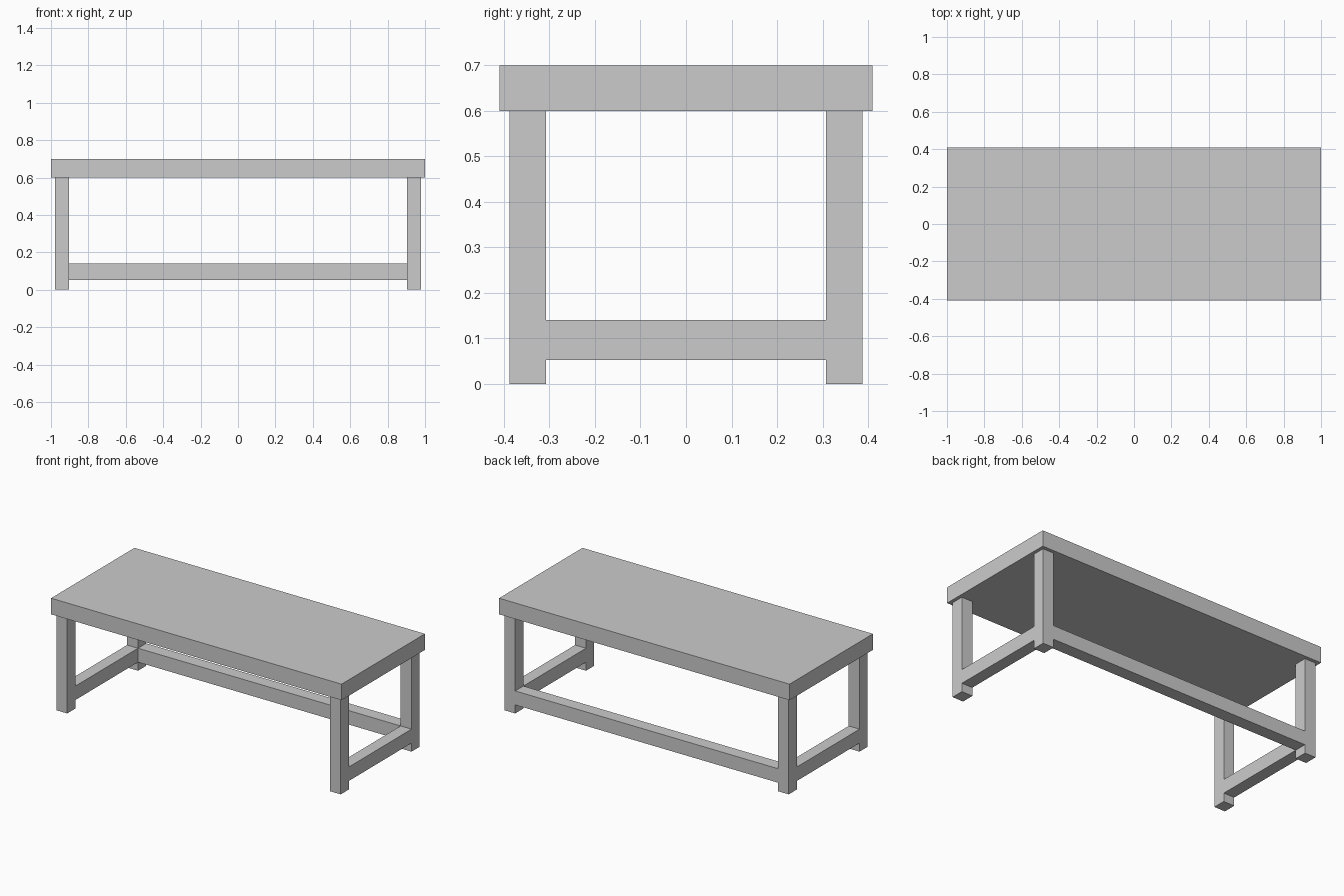
import bpy
import bmesh

if "Cube" in bpy.data.objects:
    bpy.data.objects.remove(bpy.data.objects["Cube"])


def box(name, x, y, z):
    """Box from (min, max) ranges on each axis."""
    bm = bmesh.new()
    bmesh.ops.create_cube(bm, size=1)
    for v in bm.verts:
        v.co = [r[0] if c < 0 else r[1] for c, r in zip(v.co, (x, y, z))]
    mesh = bpy.data.meshes.new(name)
    bm.to_mesh(mesh)
    bm.free()
    obj = bpy.data.objects.new(name, mesh)
    bpy.context.collection.objects.link(obj)
    return obj


X_IN, X_OUT = 0.904, 0.979
Y_IN, Y_OUT = 0.308, 0.388
RAIL_Z = (0.053, 0.14)

# Thick table top
box("table_top", (-1, 1), (-0.41, 0.41), (0.6, 0.7))

# Legs and side rails at both ends
for side, sx in (("left", -1), ("right", 1)):
    xs = sorted((sx * X_IN, sx * X_OUT))
    for end, sy in (("front", -1), ("back", 1)):
        ys = sorted((sy * Y_IN, sy * Y_OUT))
        box(f"{end}_{side}_leg", xs, ys, (0, 0.6))
    box(f"{side}_rail", xs, (-Y_IN, Y_IN), RAIL_Z)

# Long stretcher along the back only
box("back_rail", (-X_IN, X_IN), (Y_IN, Y_OUT), RAIL_Z)
